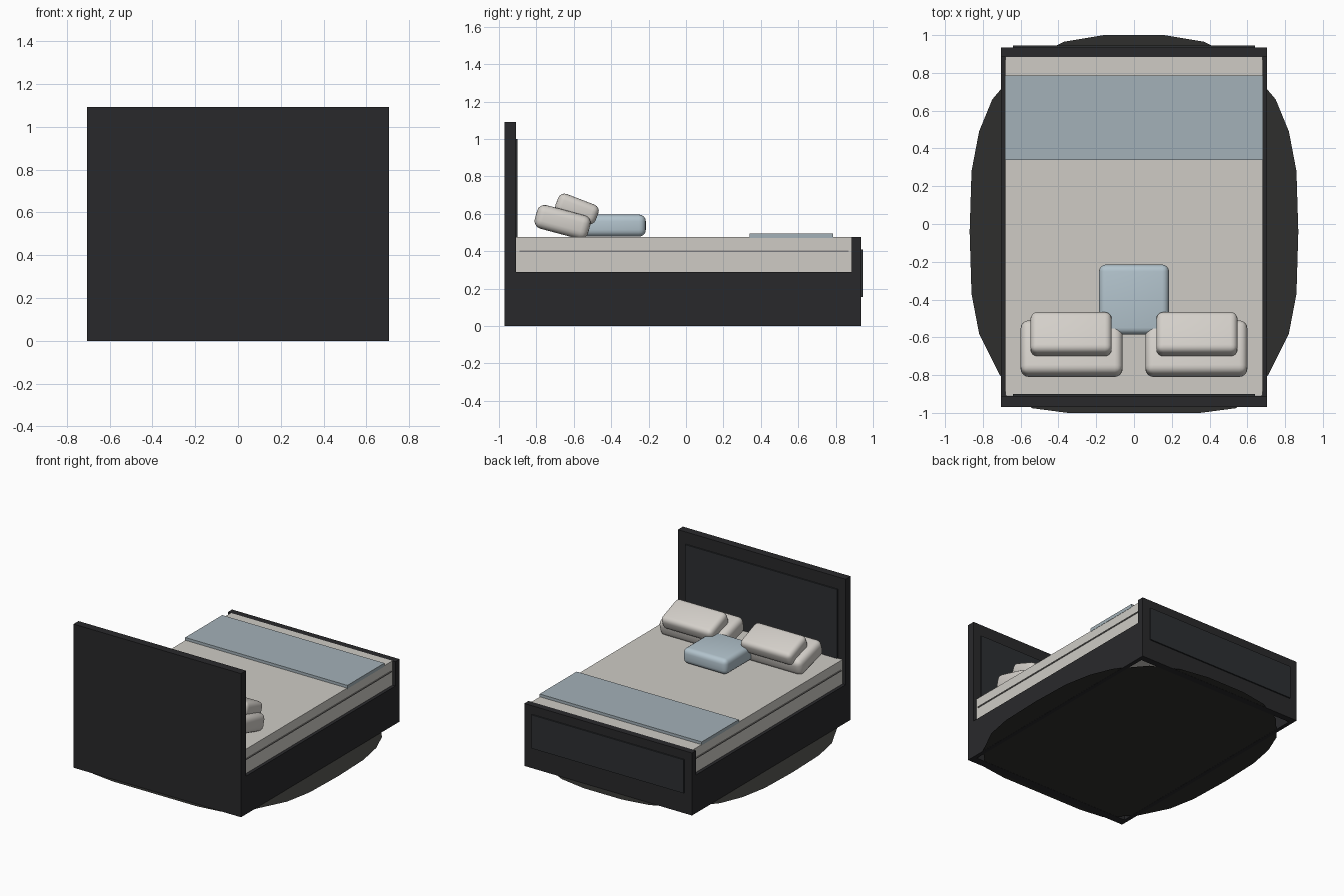
import bpy, bmesh, math

if "Cube" in bpy.data.objects:
    bpy.data.objects.remove(bpy.data.objects["Cube"])


def mat(name, c):
    m = bpy.data.materials.new(name)
    m.diffuse_color = (*c, 1)
    m.use_nodes = True
    m.node_tree.nodes["Principled BSDF"].inputs["Base Color"].default_value = m.diffuse_color
    return m


BLACK = mat("black_wood", (0.022, 0.022, 0.024))
PANEL = mat("dark_panel", (0.026, 0.029, 0.032))
RUG = mat("rug_dark", (0.028, 0.028, 0.026))
LINEN = mat("linen", (0.62, 0.60, 0.56))
SEAM = mat("seam_grey", (0.25, 0.24, 0.23))
PILLOW = mat("pillow_cloth", (0.66, 0.63, 0.59))
BLUE = mat("blue_cloth", (0.37, 0.44, 0.48))
CUSHION = mat("cushion_blue", (0.45, 0.55, 0.61))


def finish(name, bm, m):
    me = bpy.data.meshes.new(name)
    bm.to_mesh(me)
    bm.free()
    me.materials.append(m)
    ob = bpy.data.objects.new(name, me)
    bpy.context.collection.objects.link(ob)
    return ob


def box(name, x, y, z, m):
    """Box from (min, max) ranges on each axis."""
    bm = bmesh.new()
    bmesh.ops.create_cube(bm, size=1)
    for v in bm.verts:
        v.co = [(a + b) / 2 + c * (b - a) for (a, b), c in zip((x, y, z), v.co)]
    return finish(name, bm, m)


def pillow(name, size, loc, tilt, bevel, m):
    """Soft rounded box with smooth shading."""
    bm = bmesh.new()
    bmesh.ops.create_cube(bm, size=1)
    bmesh.ops.scale(bm, vec=size, verts=bm.verts)
    bmesh.ops.bevel(bm, geom=bm.edges[:], offset=bevel, segments=4,
                    profile=0.5, affect='EDGES')
    for f in bm.faces:
        f.smooth = True
    ob = finish(name, bm, m)
    ob.location = loc
    ob.rotation_euler.x = math.radians(tilt)
    return ob


# Flat oval rug
half = [(0.16, 1.0), (0.37, 0.965), (0.58, 0.86), (0.75, 0.66), (0.82, 0.49),
        (0.86, 0.28), (0.87, -0.04), (0.86, -0.37), (0.82, -0.58),
        (0.71, -0.8), (0.54, -0.975), (0.35, -1.0)]
bm = bmesh.new()
ring = half + [(-x, y) for x, y in reversed(half)]
bm.faces.new([bm.verts.new((x, y, 0.001)) for x, y in reversed(ring)])
finish("rug", bm, RUG)

# Bed frame
box("headboard", (-0.705, 0.705), (-0.97, -0.91), (0, 1.092), BLACK)
box("headboard_panel", (-0.64, 0.64), (-0.912, -0.9), (0.4, 1.0), PANEL)
box("footboard", (-0.705, 0.705), (0.885, 0.935), (0, 0.475), BLACK)
box("footboard_panel", (-0.64, 0.64), (0.933, 0.945), (0.155, 0.41), PANEL)
for side, s in (("left", -1), ("right", 1)):
    xs = sorted((s * 0.675, s * 0.705))
    box(side + "_rail", xs, (-0.91, 0.885), (0, 0.29), BLACK)

# Mattress, side seam and folded throw
box("mattress", (-0.68, 0.68), (-0.908, 0.885), (0.285, 0.475), LINEN)
box("mattress_seam", (-0.686, 0.686), (-0.89, 0.87), (0.396, 0.404), SEAM)
box("throw_blanket", (-0.682, 0.682), (0.34, 0.785), (0.47, 0.496), BLUE)

# Pillows and cushion
for side, s in (("left", -1), ("right", 1)):
    pillow(side + "_back_pillow", (0.54, 0.295, 0.13),
           (s * 0.33, -0.66, 0.556), -15, 0.042, PILLOW)
    pillow(side + "_front_pillow", (0.43, 0.23, 0.11),
           (s * 0.333, -0.583, 0.626), -21, 0.036, PILLOW)
pillow("square_cushion", (0.37, 0.37, 0.118), (0, -0.4, 0.537), 0, 0.036, CUSHION)
